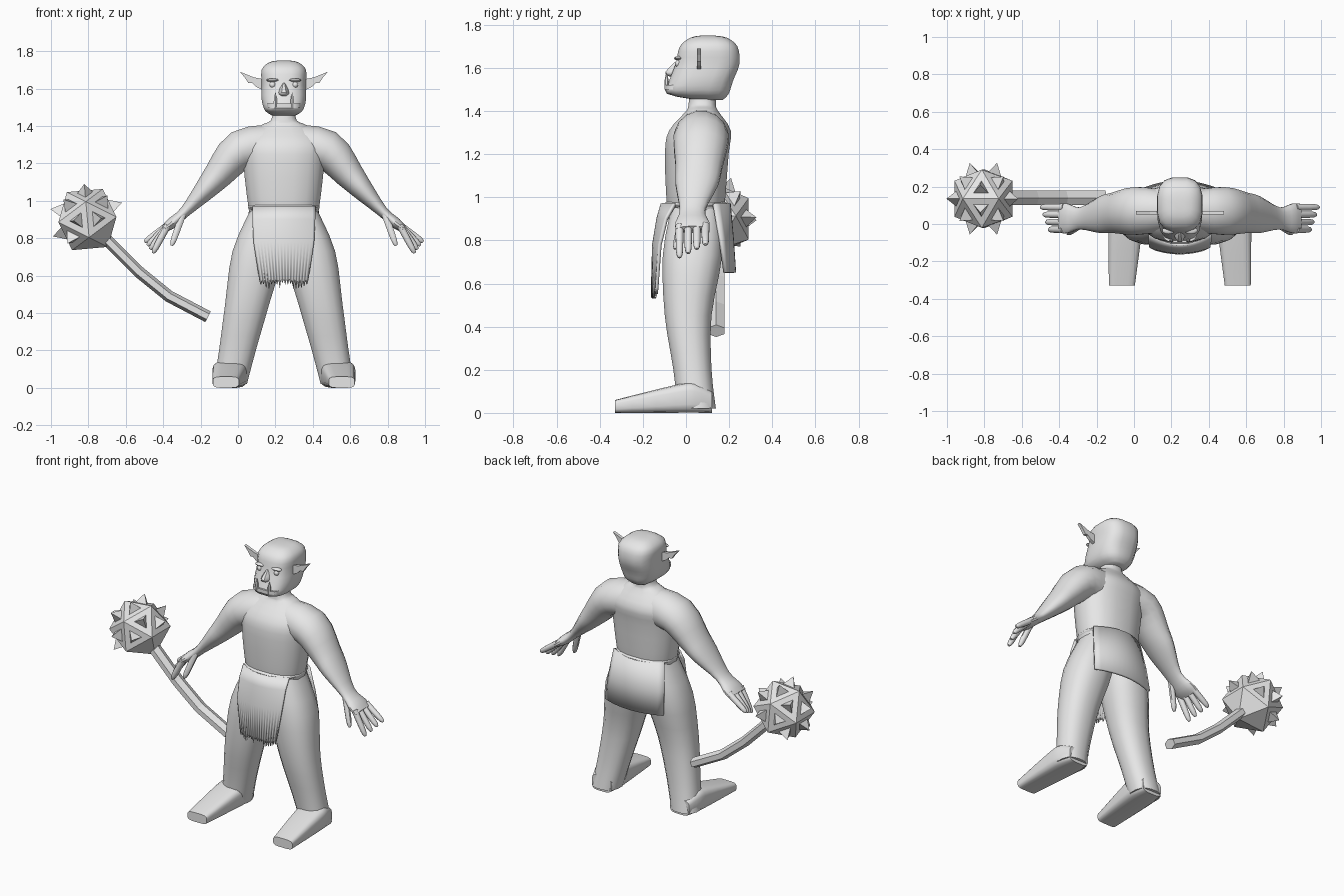
import bpy, bmesh, math, random
from mathutils import Vector

random.seed(4)
if "Cube" in bpy.data.objects:
    bpy.data.objects.remove(bpy.data.objects["Cube"], do_unlink=True)

CENTRE = .245          # x of the body's plane of symmetry
X, Y, Z = Vector((1, 0, 0)), Vector((0, 1, 0)), Vector((0, 0, 1))

grey = bpy.data.materials.new("plain_grey")
grey.use_nodes = True
grey.diffuse_color = (.8, .8, .8, 1)
grey.node_tree.nodes["Principled BSDF"].inputs["Base Color"].default_value = grey.diffuse_color


def finish(name, bm, mirror=False, smooth=True, x=CENTRE):
    """Turn a bmesh into an object standing on the body's centre plane."""
    bmesh.ops.recalc_face_normals(bm, faces=bm.faces[:])
    mesh = bpy.data.meshes.new(name)
    bm.to_mesh(mesh)
    bm.free()
    mesh.materials.append(grey)
    ob = bpy.data.objects.new(name, mesh)
    ob.location.x = x
    bpy.context.collection.objects.link(ob)
    if smooth:
        bpy.ops.object.select_all(action="DESELECT")
        ob.select_set(True)
        bpy.context.view_layer.objects.active = ob
        bpy.ops.object.shade_smooth_by_angle(angle=math.radians(45))
    if mirror:
        ob.modifiers.new("mirror", "MIRROR").use_mirror_merge = False
    return ob


def refine(sections, steps):
    """Pass a smooth spline through the cross-sections."""
    points = [Vector(s) for s in sections]
    padded = [points[0], *points, points[-1]]
    result = []
    for before, a, b, after in zip(padded, padded[1:], padded[2:], padded[3:]):
        for k in range(steps):
            t = k / steps
            bend = (1 - t) * (b - before) - t * (after - a)
            chord = (1 - 2 * t) * (b - a)
            result.append(a.lerp(b, t) + t * (1 - t) * (bend / 2 - chord))
    return result + [points[-1]]


def loft(name, sections, u, v=None, sides=16, square=1, steps=3, **look):
    """Skin rounded rings; each section is x, y, z, radius along u, radius along v."""
    bm = bmesh.new()
    sections = refine(sections, steps)
    centres = [s.to_3d() if len(s) == 3 else Vector(s[:3]) for s in sections]
    last = len(sections) - 1
    rings = []
    for i, (centre, section) in enumerate(zip(centres, sections)):
        tangent = centres[min(i + 1, last)] - centres[max(i - 1, 0)]
        across = v or tangent.cross(u).normalized()
        ring = []
        for k in range(sides):
            angle = math.tau * (k + .5) / sides
            p, q = (math.copysign(abs(t) ** square, t) for t in (math.cos(angle), math.sin(angle)))
            ring.append(bm.verts.new(centre + u * p * section[3] + across * q * section[4]))
        rings.append(ring)
    for low, high in zip(rings, rings[1:]):
        for k in range(sides):
            bm.faces.new((low[k - 1], low[k], high[k], high[k - 1]))
    bm.faces.new(rings[0])
    bm.faces.new(rings[-1])
    return finish(name, bm, **look)


def upright(name, rows, x=0, lean=0, **look):
    """Loft level rings; each row is height, half width, front y, back y."""
    loft(name, [(x + lean * height, (front + back) / 2, height, half, (back - front) / 2)
                for height, half, front, back in rows], X, Y, **look)


def blob(name, place, size):
    """Mirrored ellipsoid."""
    bm = bmesh.new()
    bmesh.ops.create_uvsphere(bm, u_segments=10, v_segments=6, radius=1)
    bmesh.ops.scale(bm, verts=bm.verts, vec=size)
    bmesh.ops.translate(bm, verts=bm.verts, vec=place)
    finish(name, bm, mirror=True)


def cloth(name, rows, columns, ragged=0):
    """Curved hanging panel; each row is height, half width, middle y, edge y."""
    bm = bmesh.new()
    grid = []
    for height, half, middle, edge in rows:
        fray = ragged if height == rows[-1][0] else 0
        line = []
        for k in range(columns + 1):
            t = 2 * k / columns - 1
            drop = fray * random.uniform(.4, 1) * (k % 2)
            line.append(bm.verts.new((t * half, middle + (edge - middle) * t * t, height - drop)))
        grid.append(line)
    for upper, lower in zip(grid, grid[1:]):
        for k in range(columns):
            bm.faces.new((upper[k], upper[k + 1], lower[k + 1], lower[k]))
    solid = finish(name, bm).modifiers.new("thickness", "SOLIDIFY")
    solid.thickness, solid.offset = .015, 0


# Torso and neck
upright("torso", [(.85, .16, -.07, .16), (.95, .19, -.09, .18), (1.2, .22, -.1, .2),
                  (1.31, .22, -.08, .21), (1.4, .13, 0, .15), (1.43, .07, .01, .14),
                  (1.5, .06, .02, .14)], square=.85)

# Arms down to the palms
loft("arm", [(.06, .07, 1.29, .11, .12), (.23, .07, 1.27, .13, .11), (.35, .06, 1.14, .11, .08),
             (.42, .05, 1.06, .1, .06), (.53, .03, .94, .06, .03), (.6, .03, .88, .08, .03),
             (.64, .03, .85, .08, .02)], Y, mirror=True)


def digit(name, start, tip):
    """Tapered finger."""
    start, tip = Vector(start), Vector(tip)
    loft(name, [(*start.lerp(tip, t), r, r) for t, r in ((0, .02), (.8, .017), (1, .007))],
         Y, sides=8, mirror=True)


# Fingers and thumb
for i, name in enumerate(("little", "ring", "middle", "index")):
    y = .09 - .04 * i
    digit(name + "_finger", (.62, y, .87), (.745 - .015 * i, y, .78 - .02 * i))
digit("thumb", (.54, -.01, .93), (.6, -.05, .76))

# Legs and feet
upright("leg", [(.95, .09, -.07, .16), (.73, .14, -.11, .17), (.45, .12, -.1, .12),
                (.2, .1, -.06, .12), (.02, .09, -.04, .14)],
        x=.29, lean=-.21, square=.85, mirror=True)
loft("foot", [(.29 - .06 * y, y, height, half, height) for y, half, height in
              ((.12, .07, .05), (.04, .09, .07), (-.05, .09, .065), (-.33, .07, .03))],
     X, Z, square=.5, mirror=True)

# Head
upright("head", [(1.45, .05, .06, .17), (1.48, .1, -.09, .2), (1.54, .12, -.08, .22),
                 (1.62, .12, -.05, .25), (1.7, .12, -.03, .24), (1.74, .08, .02, .19),
                 (1.75, .03, .07, .13)], square=.68)
upright("nose", [(1.63, .01, -.05, 0), (1.58, .03, -.1, 0), (1.56, .02, -.08, 0)], sides=8)
upright("lower_lip", [(1.5, .09, -.1, 0), (1.52, .09, -.1, 0)], square=.68, steps=1)
upright("tusk", [(1.5, .01, -.1, -.08), (1.54, .01, -.1, -.08), (1.58, .001, -.09, -.09)],
        x=.045, sides=6, mirror=True)
blob("eye", (.06, -.035, 1.62), (.017, .017, .017))
blob("brow", (.06, -.035, 1.645), (.035, .02, .01))

# Pointed ears with a notched lower edge
bm = bmesh.new()
outline = [(.11, 1.65), (.16, 1.66), (.235, 1.69), (.21, 1.66), (.19, 1.63), (.17, 1.63),
           (.15, 1.61), (.11, 1.59)]
ear = bm.faces.new([bm.verts.new((x, .05, z)) for x, z in outline])
rim = bmesh.ops.extrude_face_region(bm, geom=[ear])["geom"]
bmesh.ops.translate(bm, verts=[g for g in rim if isinstance(g, bmesh.types.BMVert)], vec=Y * .02)
finish("ear", bm, mirror=True, smooth=False)

# Belt cord and loincloths
upright("belt", [(.95, .185, -.09, .18), (.965, .195, -.11, .2), (.98, .185, -.09, .18)],
        square=.85)
cloth("front_loincloth", [(.97, .165, -.11, -.05), (.9, .165, -.13, -.09),
                          (.78, .16, -.15, -.12), (.58, .13, -.155, -.135)], 36, ragged=.05)
cloth("back_loincloth", [(.97, .18, .2, .13), (.8, .2, .215, .16), (.65, .21, .225, .18)], 12)

# Club handle
loft("club_handle", [(x, .14, z, .044, .032) for x, z in
                     ((-.74, .83), (-.53, .62), (-.37, .49), (-.16, .38))],
     Y, sides=6, steps=1, smooth=False, x=0)

# Club head with a spike on each face away from the handle
grip = Vector((.6, 0, -.8))
bm = bmesh.new()
bmesh.ops.create_icosphere(bm, subdivisions=1, radius=.183)
bmesh.ops.rotate(bm, verts=bm.verts, matrix=Z.rotation_difference(grip).to_matrix())
bm.normal_update()
for face in bm.faces[:]:
    heart, normal = face.calc_center_median(), face.normal.copy()
    if normal.dot(grip) < .7:
        base = [bm.verts.new(heart.lerp(v.co, .42)) for v in face.verts]
        tip = bm.verts.new(heart + normal * .06)
        for k in range(3):
            bm.faces.new((base[k - 1], base[k], tip))
bmesh.ops.translate(bm, verts=bm.verts, vec=(-.805, .135, .9))
finish("spiked_club_head", bm, smooth=False, x=0)
